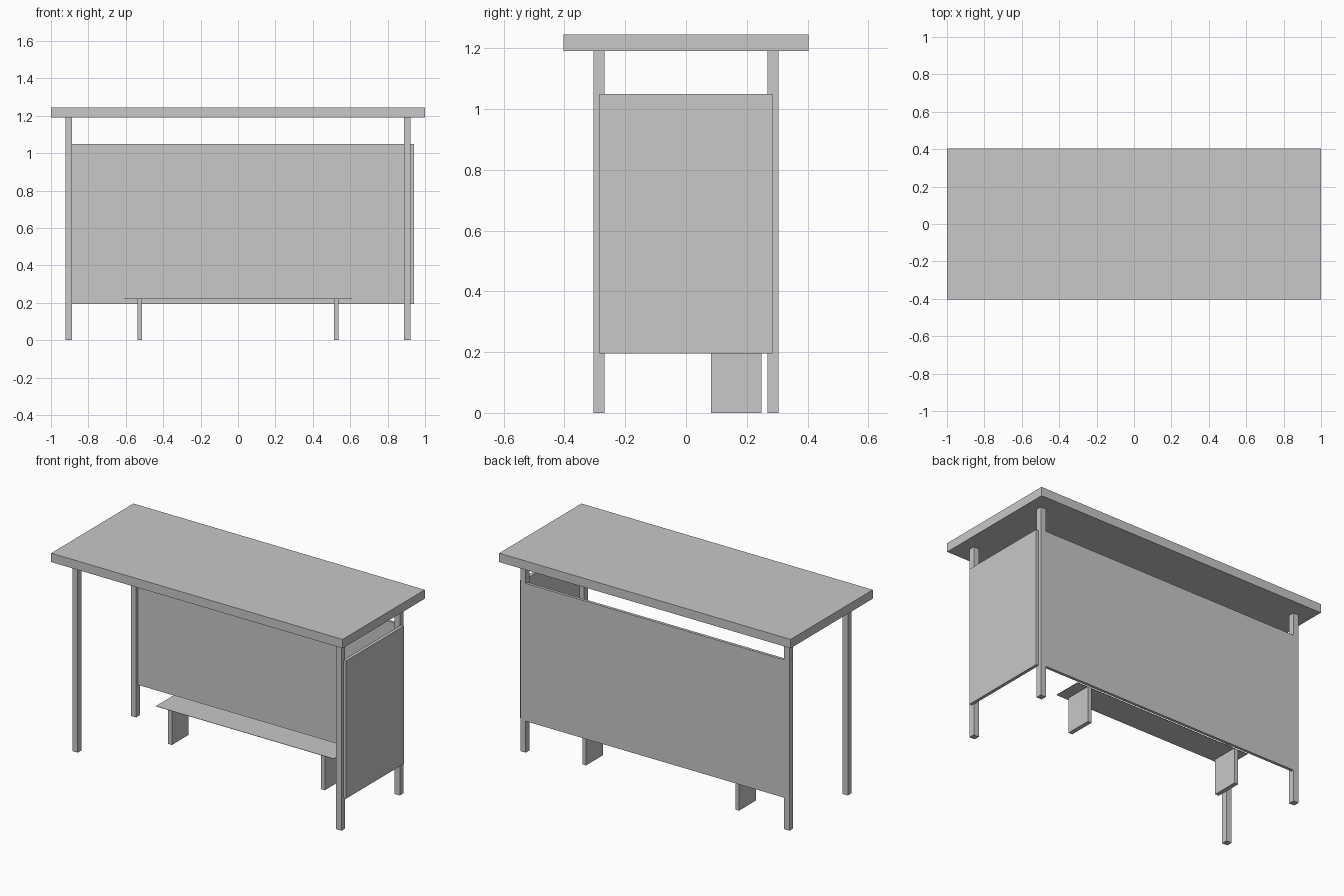
import bpy
import bmesh
from mathutils import Vector

cube = bpy.data.objects.get("Cube")
if cube:
    bpy.data.objects.remove(cube, do_unlink=True)

# Single plain grey finish
grey = bpy.data.materials.new("light_grey")
grey.use_nodes = True
colour = (0.58, 0.58, 0.58, 1)
grey.diffuse_color = colour
grey.node_tree.nodes["Principled BSDF"].inputs["Base Color"].default_value = colour


def box(name, low, high):
    """Box between two opposite corners."""
    low, high = Vector(low), Vector(high)
    bm = bmesh.new()
    bmesh.ops.create_cube(bm, size=1)
    for v in bm.verts:
        v.co = (low + high) / 2 + v.co * (high - low)
    mesh = bpy.data.meshes.new(name)
    bm.to_mesh(mesh)
    bm.free()
    mesh.materials.append(grey)
    obj = bpy.data.objects.new(name, mesh)
    bpy.context.collection.objects.link(obj)
    return obj


POST_X, POST_Y, HALF = 0.905, 0.286, 0.018
ROOF_Z, PANEL_LOW, PANEL_HIGH = 1.19, 0.195, 1.05

# Roof slab
box("roof", (-1, -0.403, ROOF_Z), (1, 0.403, 1.245))

# Four corner posts
for side, sx in (("left", 1), ("right", -1)):
    for end, sy in (("front", -1), ("back", 1)):
        x, y = sx * POST_X, sy * POST_Y
        box(f"{end}_{side}_post", (x - HALF, y - HALF, 0), (x + HALF, y + HALF, ROOF_Z))

# Back wall between the posts, and one side wall outside them
inner = POST_X - HALF
box("back_panel", (-inner, POST_Y, PANEL_LOW), (inner, POST_Y + HALF, PANEL_HIGH))
box("side_panel", (0.92, -0.285, PANEL_LOW), (0.94, 0.285, PANEL_HIGH))

# Bench: thin seat on two slab legs
box("bench_seat", (-0.61, 0.065, 0.22), (0.61, 0.245, 0.222))
for side, sx in (("left", 1), ("right", -1)):
    x = sx * 0.525
    box(f"bench_{side}_leg", (x - 0.013, 0.083, 0), (x + 0.013, 0.248, 0.22))
